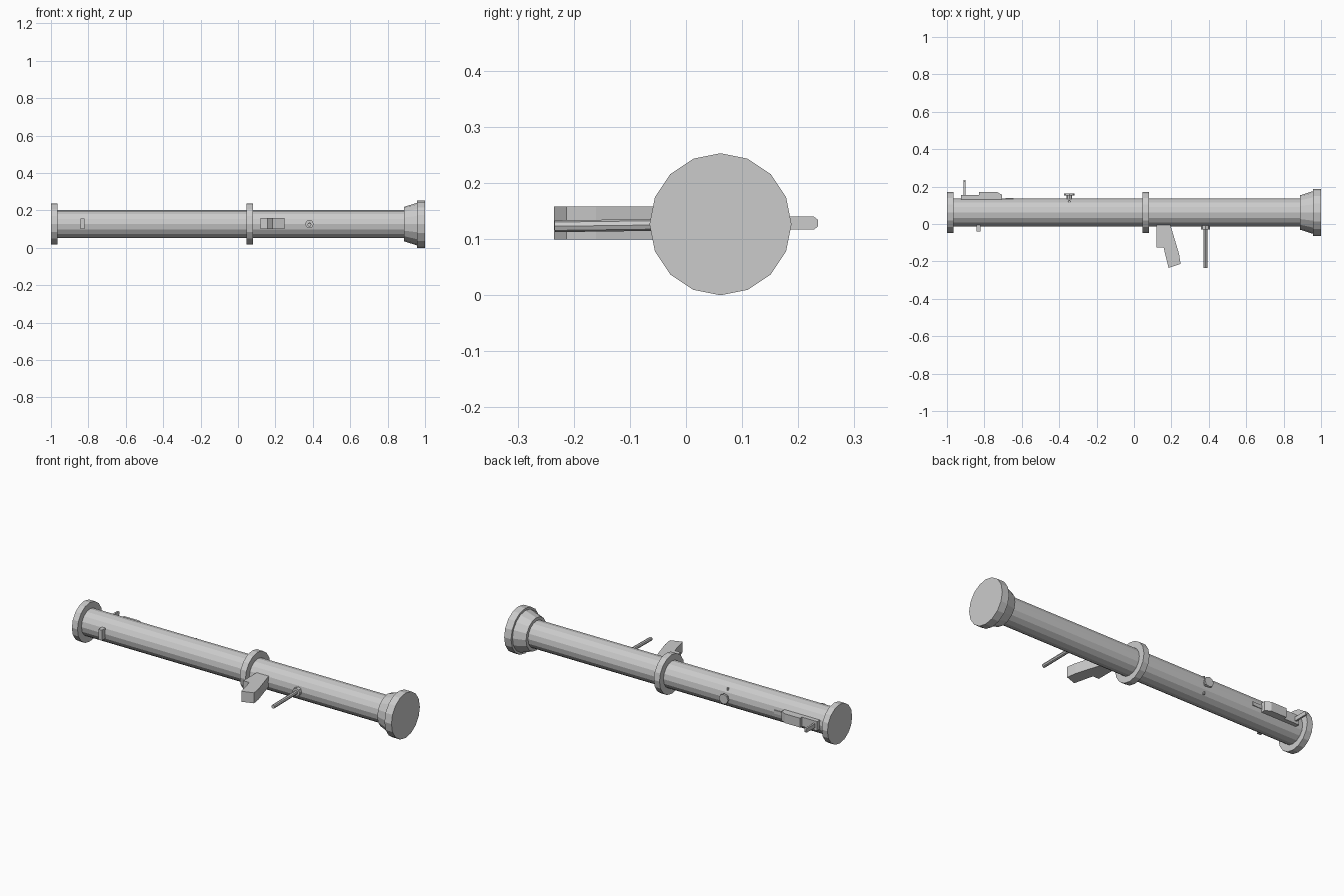
import bpy, bmesh, math
from mathutils import Vector

if "Cube" in bpy.data.objects:
    bpy.data.objects.remove(bpy.data.objects["Cube"])

AXIS_Y, AXIS_Z = 0.0615, 0.1265


def finish(name, bm):
    bmesh.ops.recalc_face_normals(bm, faces=bm.faces)
    mesh = bpy.data.meshes.new(name)
    bm.to_mesh(mesh)
    bm.free()
    obj = bpy.data.objects.new(name, mesh)
    bpy.context.collection.objects.link(obj)
    return obj


def rod(name, start, end, r1, r2=None, sides=16):
    """Capped cylinder or cone between two points."""
    a, b = Vector(start), Vector(end)
    bm = bmesh.new()
    bmesh.ops.create_cone(bm, cap_ends=True, segments=sides, radius1=r1,
                          radius2=r1 if r2 is None else r2, depth=(b - a).length)
    obj = finish(name, bm)
    obj.rotation_mode = 'QUATERNION'
    obj.rotation_quaternion = Vector((0, 0, 1)).rotation_difference(b - a)
    obj.location = (a + b) / 2
    return obj


def tube(name, x1, x2, r1, r2=None):
    return rod(name, (x1, AXIS_Y, AXIS_Z), (x2, AXIS_Y, AXIS_Z), r1, r2)


def prism(name, points, width, z=AXIS_Z + 0.002):
    """Profile in the x-y plane, extruded symmetrically along z."""
    bm = bmesh.new()
    face = bm.faces.new([bm.verts.new((x, y, z - width / 2)) for x, y in points])
    ext = bmesh.ops.extrude_face_region(bm, geom=[face])
    verts = [v for v in ext["geom"] if isinstance(v, bmesh.types.BMVert)]
    bmesh.ops.translate(bm, vec=(0, 0, width), verts=verts)
    return finish(name, bm)


# Barrel, flanges and flared muzzle
tube("barrel", -0.99, 0.95, 0.0745)
for name, x in (("rear_flange", -1.0), ("middle_flange", 0.045)):
    tube(name, x, x + 0.035, 0.11)
tube("muzzle_cone", 0.888, 0.957, 0.092, 0.114)
tube("muzzle_rim", 0.957, 1.0, 0.1265)

# Pistol grip
prism("pistol_grip", [(0.12, 0.0), (0.12, -0.125), (0.158, -0.125), (0.185, -0.235),
                      (0.249, -0.213), (0.241, -0.16), (0.196, -0.01), (0.196, 0.0)], 0.059)

# Fore grip with collar
rod("fore_grip_collar", (0.382, 0.0, 0.127), (0.382, -0.03, 0.127), 0.023, sides=8)
rod("fore_grip", (0.382, 0.0, 0.126), (0.382, -0.234, 0.123), 0.0105, sides=8)

# Small rear lug
prism("rear_lug", [(-0.842, 0.0), (-0.842, -0.039), (-0.82, -0.039), (-0.82, 0.0)], 0.058)

# Rear sight housing and blade
prism("sight_housing", [(-0.925, 0.125), (-0.925, 0.155), (-0.83, 0.155), (-0.83, 0.172),
                        (-0.735, 0.172), (-0.705, 0.156), (-0.705, 0.125)], 0.052)
prism("sight_strip", [(-0.71, 0.12), (-0.71, 0.137), (-0.645, 0.139), (-0.645, 0.12)], 0.02)
bm = bmesh.new()
blade = [(0.14, -0.0115), (0.228, -0.0115), (0.235, -0.006), (0.235, 0.006),
         (0.228, 0.0115), (0.14, 0.0115)]
face = bm.faces.new([bm.verts.new((-0.911, y, 0.1285 + z)) for y, z in blade])
ext = bmesh.ops.extrude_face_region(bm, geom=[face])
bmesh.ops.translate(bm, vec=(0.01, 0, 0),
                    verts=[v for v in ext["geom"] if isinstance(v, bmesh.types.BMVert)])
finish("sight_blade", bm)

# Side knob and cross pin
rod("knob_stem", (-0.346, 0.12, 0.1285), (-0.346, 0.155, 0.1285), 0.015, sides=8)
rod("knob_head", (-0.346, 0.152, 0.1285), (-0.346, 0.162, 0.1285), 0.028, sides=8)
rod("knob_pin", (-0.346, 0.12, 0.076), (-0.346, 0.12, 0.177), 0.006, sides=8)
